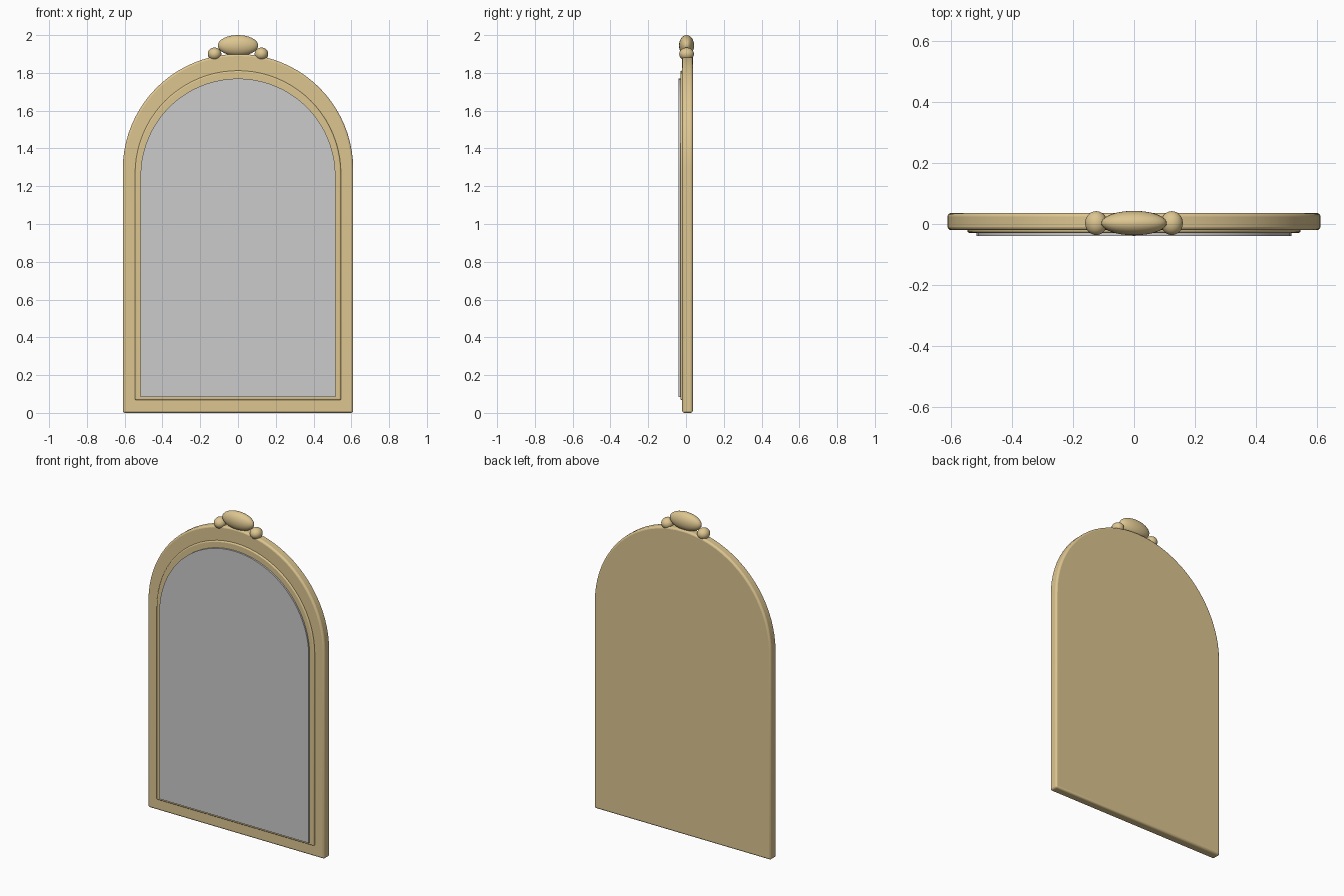
import bpy, bmesh, math

if "Cube" in bpy.data.objects:
    bpy.data.objects.remove(bpy.data.objects["Cube"])

gold = bpy.data.materials.new("gilded_wood")
gold.diffuse_color = (0.72, 0.56, 0.28, 1)
gold.use_nodes = True
gold.node_tree.nodes["Principled BSDF"].inputs["Base Color"].default_value = gold.diffuse_color


def smooth(ob):
    bpy.ops.object.select_all(action='DESELECT')
    ob.select_set(True)
    bpy.context.view_layer.objects.active = ob
    bpy.ops.object.shade_smooth_by_angle(angle=math.radians(35))


def arched_panel(name, half, z0, top, y_front, y_back, bevel, mat=None, n=40):
    """Round-topped slab extruded along y, with softened rims."""
    zc = top - half
    outline = [(-half, z0), (half, z0)]
    outline += [(half * math.cos(math.pi * i / n), zc + half * math.sin(math.pi * i / n))
                for i in range(n + 1)]
    bm = bmesh.new()
    face = bm.faces.new([bm.verts.new((x, y_front, z)) for x, z in outline])
    ext = bmesh.ops.extrude_face_region(bm, geom=[face])
    moved = [v for v in ext["geom"] if isinstance(v, bmesh.types.BMVert)]
    bmesh.ops.translate(bm, verts=moved, vec=(0, y_back - y_front, 0))
    bmesh.ops.recalc_face_normals(bm, faces=bm.faces)
    me = bpy.data.meshes.new(name)
    bm.to_mesh(me)
    bm.free()
    ob = bpy.data.objects.new(name, me)
    bpy.context.collection.objects.link(ob)
    if mat:
        me.materials.append(mat)
    if bevel:
        mod = ob.modifiers.new("soft_rim", 'BEVEL')
        mod.width = bevel
        mod.segments = 3
        mod.limit_method = 'ANGLE'
        mod.angle_limit = math.radians(40)
    smooth(ob)
    return ob


def ellipsoid(name, loc, radii):
    bpy.ops.mesh.primitive_uv_sphere_add(segments=32, ring_count=16, radius=1, location=loc)
    ob = bpy.context.object
    ob.name = name
    ob.scale = radii
    ob.data.materials.append(gold)
    smooth(ob)


# Backboard frame, inner moulding step and mirror glass
arched_panel("frame", 0.61, 0.0, 1.90, -0.02, 0.036, 0.011, gold)
arched_panel("inner_moulding", 0.545, 0.068, 1.812, -0.029, 0.0, 0.007, gold)
arched_panel("mirror_glass", 0.516, 0.084, 1.77, -0.039, -0.02, 0)

# Crest ornament with a bead on each side
ellipsoid("crest", (0, 0.003, 1.945), (0.107, 0.04, 0.055))
for side, label in ((-1, "left"), (1, "right")):
    ellipsoid("crest_bead_" + label, (side * 0.124, 0.003, 1.90), (0.036, 0.039, 0.034))
